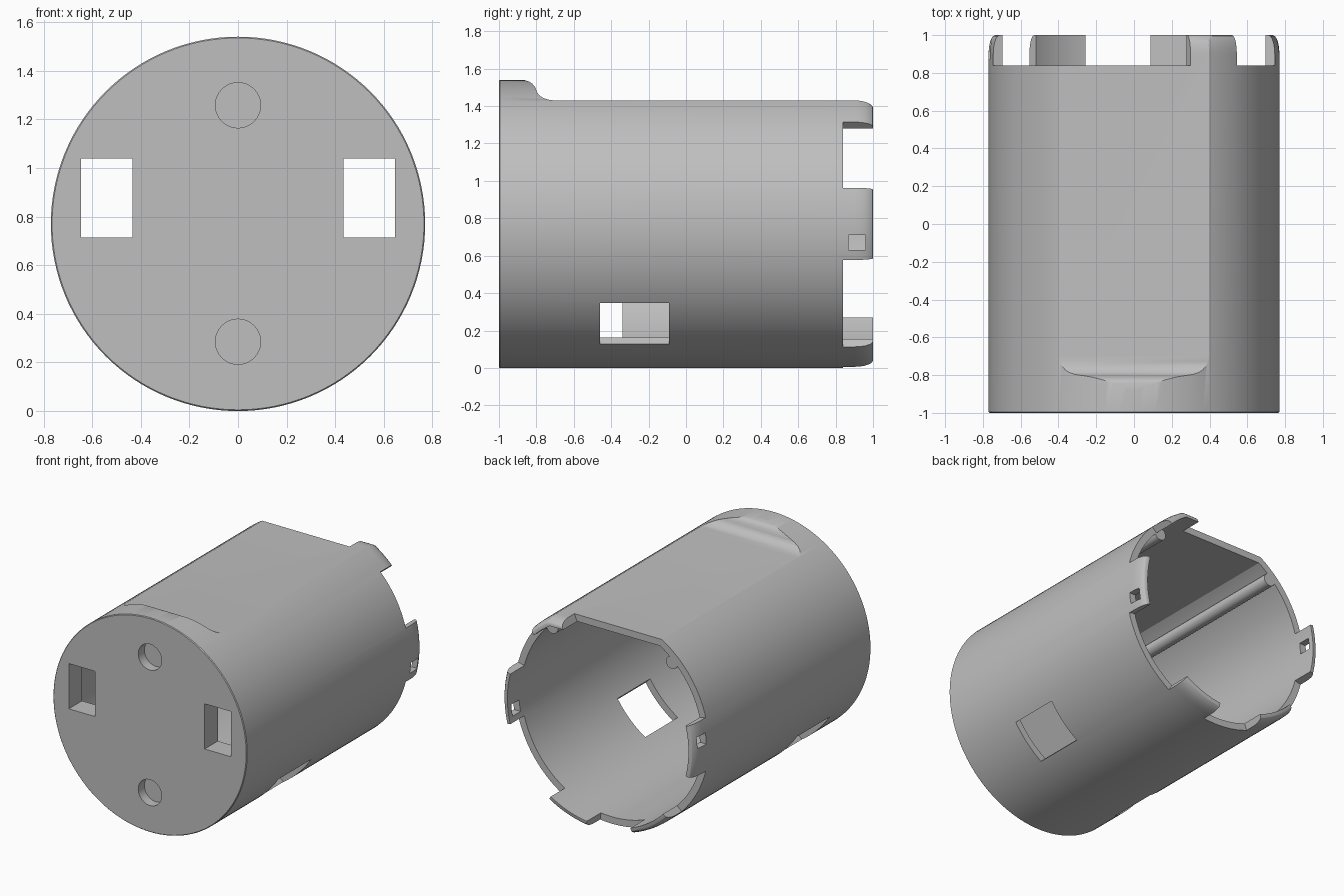
import bpy, bmesh
from math import radians, cos, sin, pi
from mathutils import Matrix, Vector

old = bpy.data.objects.get("Cube")
if old:
    bpy.data.objects.remove(old, do_unlink=True)

R, RI, CZ = 0.77, 0.72, 0.77
BACK = 0.84          # rim of the open end, tabs reach on to y = 1

grey = bpy.data.materials.new("plain grey")
grey.use_nodes = True
grey.diffuse_color = (0.52, 0.52, 0.52, 1)
grey.node_tree.nodes["Principled BSDF"].inputs["Base Color"].default_value = (0.52, 0.52, 0.52, 1)


def finish(name, bm):
    bmesh.ops.recalc_face_normals(bm, faces=bm.faces)
    mesh = bpy.data.meshes.new(name)
    bm.to_mesh(mesh)
    bm.free()
    mesh.materials.append(grey)
    ob = bpy.data.objects.new(name, mesh)
    bpy.context.scene.collection.objects.link(ob)
    return ob


def lathe(name, profile, steps=128):
    """Turn (radius, y) points around the long axis."""
    bm = bmesh.new()
    rings = [[bm.verts.new((r * cos(2 * pi * i / steps), y, CZ + r * sin(2 * pi * i / steps)))
              for i in range(steps)] for r, y in profile]
    for a, b in zip(rings, rings[1:]):
        for i in range(steps):
            j = (i + 1) % steps
            bm.faces.new((a[i], a[j], b[j], b[i]))
    bm.faces.new(rings[0])
    bm.faces.new(rings[-1])
    return finish(name, bm)


def prism(name, points, depth):
    """Extrude a polygon of 3D points along the depth vector."""
    bm = bmesh.new()
    face = bm.faces.new([bm.verts.new(p) for p in points])
    ext = bmesh.ops.extrude_face_region(bm, geom=[face])["geom"]
    bmesh.ops.translate(bm, vec=Vector(depth),
                        verts=[v for v in ext if isinstance(v, bmesh.types.BMVert)])
    return finish(name, bm)


def box(name, centre, size, turn=0):
    bm = bmesh.new()
    bmesh.ops.create_cube(bm, size=1, matrix=Matrix.Translation(centre)
                          @ Matrix.Rotation(radians(turn), 4, 'Y') @ Matrix.Diagonal((*size, 1)))
    return finish(name, bm)


def rod(name, x, z, radius, y0, y1, steps=48):
    return prism(name, [(x + radius * cos(2 * pi * i / steps), y0, z + radius * sin(2 * pi * i / steps))
                        for i in range(steps)], (0, y1 - y0, 0))


def boolean(target, other, operation='DIFFERENCE'):
    mod = target.modifiers.new(operation.title(), 'BOOLEAN')
    mod.operation, mod.solver, mod.object = operation, 'EXACT', other
    bpy.context.view_layer.objects.active = target
    bpy.ops.object.modifier_apply(modifier=mod.name)
    bpy.data.objects.remove(other, do_unlink=True)


# Outer body with rounded tab ends
lip = [(R - 0.035 * (1 - cos(t * pi / 10)), 0.9 + 0.1 * sin(t * pi / 10)) for t in range(6)]
body = lathe("housing", [(R - 0.005, -1), (R, -0.995)] + lip)

# Flat top with a smooth step behind the front collar
step = [(-0.88 + 0.08 * sin(radians(a)), 1.475 + 0.065 * cos(radians(a))) for a in range(0, 76, 15)]
foot = [(-0.70 - 0.1 * sin(radians(a)), 1.49 - 0.06 * cos(radians(a))) for a in range(75, -1, -15)]
end = [(0.9 + 0.1 * sin(radians(a)), 1.39 + 0.04 * cos(radians(a))) for a in range(0, 91, 15)]
outline = [(-0.88, 1.7)] + step + foot + end + [(1.1, 1.39), (1.1, 1.7)]
boolean(body, prism("flat_cutter", [(-1, y, z) for y, z in outline], (2, 0, 0)))

# Hollow interior, open at the back, with two long ribs beside the flat
hollow = lathe("hollow", [(RI, -0.85), (RI, 1.1)])
boolean(hollow, box("inner_flat", (0, 0, 1.88), (2, 3, 1)))
for side in (-1, 1):
    boolean(hollow, rod("rib", side * 0.475, 1.285, 0.045, -0.9, BACK))
boolean(body, hollow)

# Gaps between the rear tabs
for a0, a1 in ((14.5, 45), (65.6, 165.5), (194.5, 224), (249, 277), (301.4, 345.5)):
    fan = [radians(a0 + (a1 - a0) * i / 4) for i in range(5)]
    points = [(0, BACK, CZ)] + [(1.2 * cos(a), BACK, CZ + 1.2 * sin(a)) for a in fan]
    boolean(body, prism("gap", points, (0, 0.3, 0)))

# Front slots and blind round recesses
for side in (-1, 1):
    boolean(body, box("slot", (side * 0.54, -0.95, 0.877), (0.21, 0.3, 0.325)))
for z in (1.258, 0.285):
    boolean(body, rod("recess", 0, z, 0.093, -1.1, -0.93))

# Staggered side windows and latch holes in the side tabs
for side, y, z in ((1, -0.275, 0.67), (-1, -0.525, 0.83)):
    boolean(body, box("window", (side * 0.545, y, CZ - 0.545), (0.3, 0.37, 0.31), side * 45))
    boolean(body, box("latch_hole", (side * 0.75, 0.915, z), (0.2, 0.09, 0.08)))

for ob in bpy.context.selected_objects:
    ob.select_set(False)
body.select_set(True)
bpy.context.view_layer.objects.active = body
bpy.ops.object.shade_smooth_by_angle(angle=radians(30))
